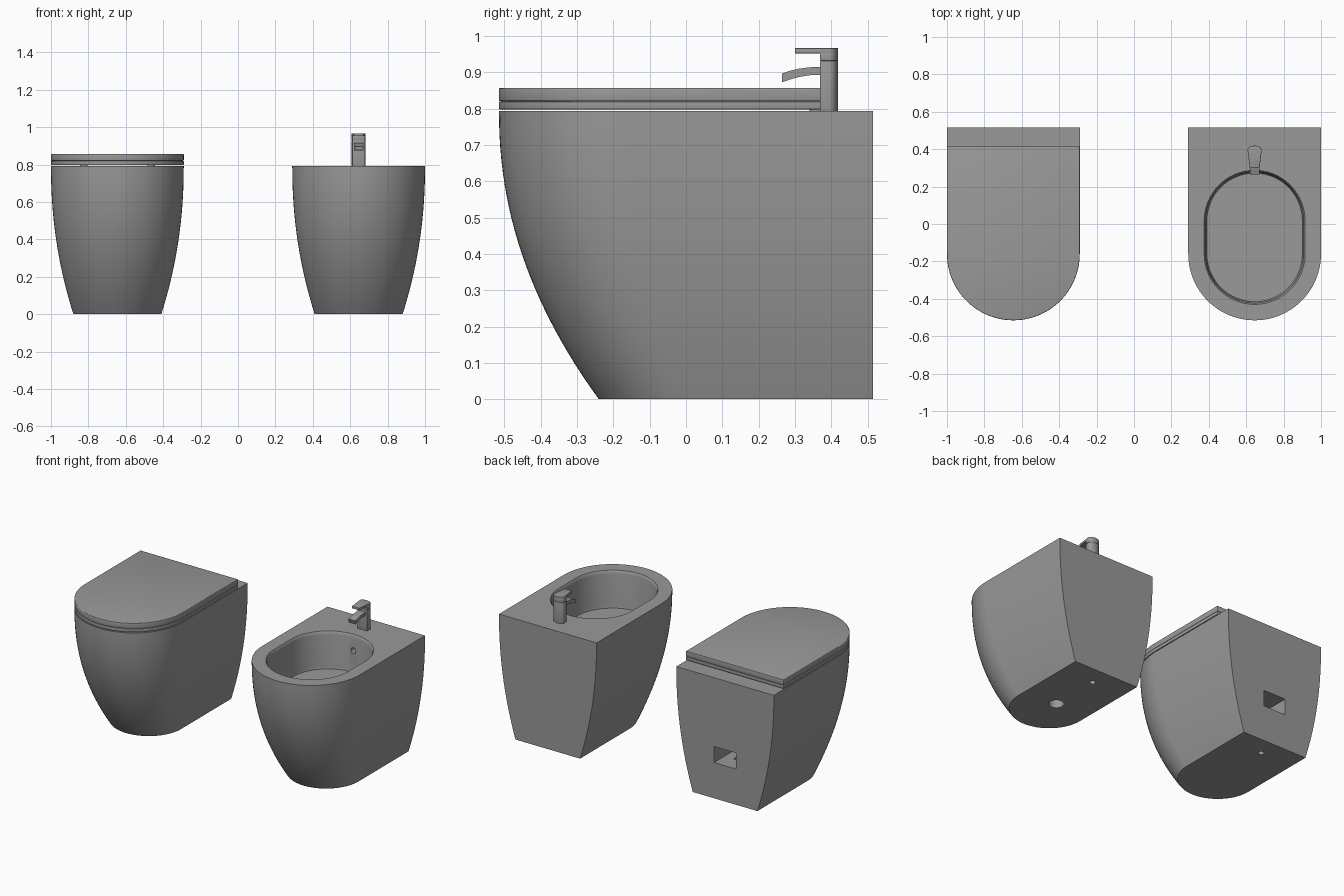
import bpy, bmesh, math
from mathutils import Vector

if "Cube" in bpy.data.objects:
    bpy.data.objects.remove(bpy.data.objects["Cube"])

CX = 0.645      # distance of each fixture from the centre
BACK = 0.515    # rear wall plane
TOP = 0.793     # ceramic top

# Dark grey finish shared by all parts
GREY = bpy.data.materials.new("dark_grey")
GREY.diffuse_color = (0.32, 0.32, 0.32, 1)
GREY.use_nodes = True
GREY.node_tree.nodes["Principled BSDF"].inputs["Base Color"].default_value = GREY.diffuse_color


def loft(name, rings):
    """Skin a stack of equal-length rings and cap both ends."""
    bm = bmesh.new()
    rows = [[bm.verts.new(p) for p in r] for r in rings]
    n = len(rows[0])
    for a, b in zip(rows, rows[1:]):
        for i in range(n):
            j = (i + 1) % n
            bm.faces.new((a[i], a[j], b[j], b[i]))
    bm.faces.new(rows[0])
    bm.faces.new(rows[-1])
    bmesh.ops.recalc_face_normals(bm, faces=bm.faces)
    me = bpy.data.meshes.new(name)
    bm.to_mesh(me)
    bm.free()
    me.materials.append(GREY)
    ob = bpy.data.objects.new(name, me)
    bpy.context.collection.objects.link(ob)
    return ob


def arc(cx, cy, r, a0, a1, n):
    return [(cx + r * math.cos(math.radians(a0 + (a1 - a0) * i / n)),
             cy + r * math.sin(math.radians(a0 + (a1 - a0) * i / n))) for i in range(n + 1)]


def d_ring(cx, hw, front, back, z):
    pts = [(cx + hw, back)] + arc(cx, front + hw, hw, 0, -180, 48) + [(cx - hw, back)]
    return [(x, y, z) for x, y in pts]


def stadium(cx, r, z, y0=-0.16, y1=0.017):
    pts = arc(cx, y0, r, 0, -180, 32) + arc(cx, y1, r, 180, 0, 32)
    return [(x, y, z) for x, y in pts]


def cylinder(name, p0, p1, r, n=32):
    p0, p1 = Vector(p0), Vector(p1)
    q = (p1 - p0).to_track_quat('Z', 'Y')
    return loft(name, [[p + q @ Vector((x, y, 0)) for x, y in arc(0, 0, r, 0, 360 - 360 / n, n - 1)]
                       for p in (p0, p1)])


def box(name, x0, x1, y0, y1, z0, z1):
    return loft(name, [[(x0, y0, z), (x1, y0, z), (x1, y1, z), (x0, y1, z)] for z in (z0, z1)])


def cut(ob, *cutters):
    bpy.context.view_layer.objects.active = ob
    for c in cutters:
        m = ob.modifiers.new("cut", 'BOOLEAN')
        m.operation, m.solver, m.object = 'DIFFERENCE', 'EXACT', c
        bpy.ops.object.modifier_apply(modifier=m.name)
        bpy.data.objects.remove(c)


def soften(ob, width=0.0, angle=32):
    bpy.ops.object.select_all(action='DESELECT')
    bpy.context.view_layer.objects.active = ob
    ob.select_set(True)
    if width:
        m = ob.modifiers.new("bevel", 'BEVEL')
        m.width, m.segments, m.angle_limit = width, 3, math.radians(40)
        bpy.ops.object.modifier_apply(modifier=m.name)
    bpy.ops.object.shade_smooth_by_angle(angle=math.radians(angle))


def ceramic_body(name, cx):
    rings = []
    for i in range(25):
        t = i / 24
        f = 1 - (1 - t) ** 2.1
        rings.append(d_ring(cx, 0.235 + 0.12 * f, -0.24 - 0.275 * f, BACK, TOP * t))
    return loft(name, rings)


def bowl_cutter(cx, floor, r_floor):
    steps = [(TOP + 0.02, 0.270), (TOP, 0.270), (TOP - 0.008, 0.265), (TOP - 0.02, 0.262),
             (floor + 0.015, r_floor + 0.003), (floor, r_floor)]
    return loft("bowl_cutter", [stadium(cx, r, z) for z, r in steps])


# Bidet body with bowl, overflow hole and underside holes
floor = 0.55
bidet = ceramic_body("bidet_body", CX)
cut(bidet, bowl_cutter(CX, floor, 0.255),
    cylinder("hole", (CX, 0.2, 0.69), (CX, 0.34, 0.69), 0.018),
    cylinder("hole", (CX, 0.06, -0.1), (CX, 0.06, 0.45), 0.045),
    cylinder("hole", (CX, 0.39, -0.1), (CX, 0.39, 0.6), 0.018))
soften(bidet)
drain = cylinder("bidet_drain", (CX, 0.07, floor - 0.02), (CX, 0.07, floor + 0.005), 0.055, 48)
soften(drain)

# Toilet body with bowl, rear outlet pocket and underside hole
toilet = ceramic_body("toilet_body", -CX)
cut(toilet, bowl_cutter(-CX, 0.42, 0.2),
    box("pocket", -CX - 0.08, -CX + 0.08, 0.2, 0.6, 0.235, 0.34),
    cylinder("hole", (-CX, 0.39, -0.1), (-CX, 0.39, 0.28), 0.018))
soften(toilet)

# Seat ring and lid
seat = loft("toilet_seat", [d_ring(-CX, 0.355, -0.515, 0.415, z) for z in (0.798, 0.8195)])
cut(seat, loft("seat_hole", [stadium(-CX, 0.23, z) for z in (0.7, 0.9)]))
soften(seat, 0.002)
lid = loft("toilet_lid", [d_ring(-CX, 0.355, -0.515, 0.415, z) for z in (0.8205, 0.857)])
soften(lid, 0.004)
lid_core = loft("lid_spacer", [d_ring(-CX, 0.349, -0.509, 0.409, z) for z in (0.816, 0.825)])
cut(lid_core, loft("spacer_hole", [stadium(-CX, 0.23, z) for z in (0.7, 0.9)]))

# Hinges under the seat
for s, side in ((-1, "left"), (1, "right")):
    soften(cylinder("hinge_" + side, (-CX + s * 0.18, 0.36, TOP - 0.01),
                    (-CX + s * 0.18, 0.36, 0.805), 0.02))


# Tap: column, cap and lever share one keystone outline
def keystone(front, z, k=1.0):
    def half(y):
        return 0.026 + 0.012 * (y - 0.30) / 0.10
    back = [(0.038 * math.cos(a), 0.397 + 0.022 * math.sin(a))
            for a in (math.pi * i / 16 for i in range(17))]
    pts = [(-half(front), front), (half(front), front)] + back
    return [(CX + x * k, 0.395 + (y - 0.395) * k, z) for x, y in pts]


soften(loft("tap_column", [keystone(0.369, z) for z in (TOP - 0.005, 0.930)]), 0.001)
soften(loft("tap_neck", [keystone(0.369, z, 0.94) for z in (0.92, 0.94)]))
soften(loft("tap_cap", [keystone(0.369, z) for z in (0.932, 0.955)]), 0.001)
soften(loft("tap_lever", [keystone(0.30, z) for z in (0.952, 0.967)]), 0.002)

# Curved spout with a recessed outlet
side = [(0.265, 0.897), (0.285, 0.904), (0.31, 0.910), (0.34, 0.914), (0.38, 0.915),
        (0.38, 0.894), (0.34, 0.892), (0.31, 0.887), (0.285, 0.880), (0.265, 0.873)]
spout = loft("tap_spout", [[(CX + s * 0.025, y, z) for y, z in side] for s in (-1, 1)])
cut(spout, box("outlet", CX - 0.018, CX + 0.018, 0.25, 0.275, 0.880, 0.893))
soften(spout)
